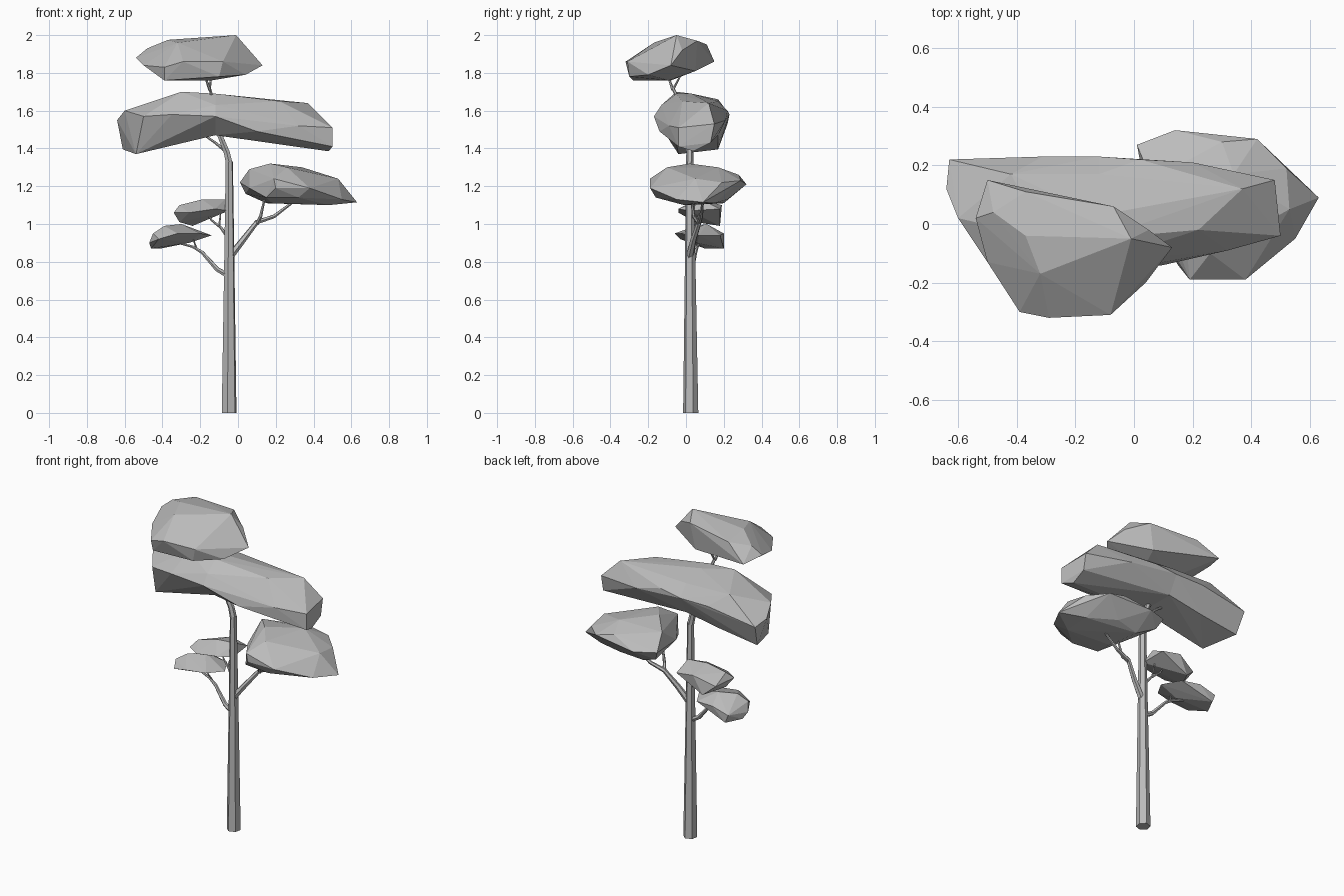
import bpy
import bmesh
from mathutils import Vector

default_cube = bpy.data.objects.get("Cube")
if default_cube:
    bpy.data.objects.remove(default_cube, do_unlink=True)

UNIT = 0.01  # all points below are given in hundredths


def make_material(name, color):
    material = bpy.data.materials.new(name)
    material.use_nodes = True
    material.diffuse_color = color
    material.node_tree.nodes["Principled BSDF"].inputs["Base Color"].default_value = color
    return material


grey = make_material("plain grey", (0.5, 0.5, 0.5, 1))


def add_hull(bm, points):
    """Wrap a faceted convex skin around the points."""
    verts = [bm.verts.new(Vector(point) * UNIT) for point in points]
    result = bmesh.ops.convex_hull(bm, input=verts)
    loose = {v for v in result["geom_interior"] + result["geom_unused"]
             if isinstance(v, bmesh.types.BMVert) and not v.link_faces}
    bmesh.ops.delete(bm, geom=list(loose), context='VERTS')


def foliage(name, *clusters, seam=None):
    """Build a leaf mass from hulls; hulls meeting at the x seam are welded open."""
    bm = bmesh.new()
    for points in clusters:
        add_hull(bm, points)
    if seam is not None:
        inner = [f for f in bm.faces
                 if all(abs(v.co.x - seam * UNIT) < UNIT / 10 for v in f.verts)]
        bmesh.ops.delete(bm, geom=inner, context='FACES')
        bmesh.ops.remove_doubles(bm, verts=bm.verts, dist=UNIT / 10)
    bmesh.ops.recalc_face_normals(bm, faces=bm.faces)
    mesh = bpy.data.meshes.new(name)
    bm.to_mesh(mesh)
    bm.free()
    mesh.materials.append(grey)
    bpy.context.collection.objects.link(bpy.data.objects.new(name, mesh))


def limb(name, points, start_radius, end_radius):
    """Build a tapering six-sided limb through the points."""
    curve = bpy.data.curves.new(name, 'CURVE')
    curve.dimensions = '3D'
    curve.bevel_depth = UNIT
    curve.bevel_resolution = 1
    curve.use_fill_caps = True
    spline = curve.splines.new('POLY')
    spline.points.add(len(points) - 1)
    vectors = [Vector(point) for point in points]
    total = sum((b - a).length for a, b in zip(vectors, vectors[1:]))
    travelled = 0
    for i, (target, vector) in enumerate(zip(spline.points, vectors)):
        if i:
            travelled += (vector - vectors[i - 1]).length
        target.co = (*(vector * UNIT), 1)
        target.radius = start_radius + (end_radius - start_radius) * travelled / total
    curve.materials.append(grey)
    obj = bpy.data.objects.new(name, curve)
    bpy.context.collection.objects.link(obj)
    # Turn the curve into a flat-shaded mesh
    bpy.ops.object.select_all(action='DESELECT')
    obj.select_set(True)
    bpy.context.view_layer.objects.active = obj
    bpy.ops.object.convert(target='MESH')
    bpy.ops.object.shade_flat()


# Trunk and its bent top
limb("trunk", [(-4.7, 2.5, 0), (-4.6, 2.2, 82), (-4.6, 2, 133)], 4.1, 2)
limb("trunk_top", [(-4.6, 2, 132), (-6, 2, 138), (-10, 1, 148), (-14, -5, 168), (-15, -7, 172)], 2, 0.8)
limb("top_fork_front", [(-15, -7, 171), (-18, -10, 180)], 0.8, 0.5)
limb("top_fork_back", [(-15, -7, 171), (-14, -1, 182)], 0.7, 0.4)
limb("crown_branch", [(-6, 2, 138), (-12, 4, 143), (-22, 5, 150)], 0.9, 0.5)

# Left branch
limb("left_branch", [(-4, 2, 83), (3, 4, 92), (10, 7, 101), (19, 8, 104), (31, 9, 113)], 2, 0.6)
limb("left_branch_fork", [(10, 7, 100), (12, 4, 104), (14, 3, 113)], 1.1, 0.6)

# Right branches
limb("lower_right_branch", [(-4, 2, 72), (-11, 3, 76), (-19, 5, 85), (-24, 6, 88), (-36, 8, 91)], 1.6, 0.4)
limb("lower_right_fork", [(-22, 6, 87), (-24, 3, 93)], 0.6, 0.3)
limb("upper_right_branch", [(-4, 2, 91), (-9, 4, 98), (-14, 6, 102), (-17, 7, 107)], 1, 0.4)
limb("upper_right_fork", [(-10, 4, 99), (-9, 8, 107)], 0.6, 0.3)

# Top foliage
foliage("top_foliage", [
    (-1, -5, 200), (-37, -4, 197.5), (-32, -17, 196), (-7, 6, 197), (-37, 11, 195),
    (-48, 4, 193), (-50, 15, 186), (-54, 2, 188), (5, -2, 192), (13, -8, 184),
    (-8, -31, 186), (-29, -32, 186), (-39, -30, 183), (-50, -13, 184), (4, -20, 179),
    (-14, -9, 176), (-39, -28, 176), (-10, -30, 178), (-32, -8, 176), (-10, 5, 181)])

# Wide crown, arched over the trunk
middle = [(-12, -17, 157), (-12, -13, 163), (-12, -5, 169), (-12, 3, 169), (-12, 17, 165),
          (-12, 23, 158), (-12, 17, 147), (-12, -6, 147)]
foliage("wide_foliage",
        middle + [(-63, 22, 153), (-64, 12, 155), (-60, 2, 160), (-54, -4, 137), (-61, 17, 139.5),
                  (-50, -13, 157), (-42, 17, 166), (-30, -5, 170), (-31, 23, 158),
                  (-35, -16, 158), (-35, 17, 143)],
        middle + [(37, 12, 164), (22, -2, 165), (48, 15, 153), (50, -4, 151), (50, -4, 141),
                  (48, 4, 138.5), (48, 13, 143), (32, -9, 152), (10, -14, 149), (20, 21, 155),
                  (2, 22, 160)],
        seam=-12)

# Left foliage
foliage("left_foliage", [
    (1, 27, 122), (14, 32, 121), (42, 29, 123), (30, 28, 126), (52, 19, 122), (63, 9, 111.5),
    (55, -5, 113), (38, -19, 119), (19, -19, 124), (20, -19, 119), (15, -14, 114),
    (6, 1, 119), (17, 2, 132), (34, 17, 130), (6, 15, 129), (26, -10, 130), (53, 5, 124),
    (18, 0, 111), (48, -1, 110), (48, 15, 111), (30, 22, 113), (4, 24, 116),
    (15, 20, 111), (32, -16, 114)])

# Small right foliage
foliage("upper_right_foliage", [
    (-34, 1, 106), (-31, 5, 110), (-19, 6, 113), (-7, 8, 113), (-5, 2, 107),
    (-12, -4, 108), (-26, -4, 106), (-6, 18, 108), (-18, 19, 110), (-31, 15, 105),
    (-24, 18, 99), (-31, 5, 101), (-14, 10, 105)])
foliage("lower_right_foliage", [
    (-47, 6, 90), (-45, 3, 95), (-39, 5, 99), (-30, 11, 100), (-14, 7, 94),
    (-20, -3, 95), (-32, -6, 95), (-42, -3, 92), (-20, 18, 94), (-32, 20, 95),
    (-43, 20, 92), (-41, 20, 87), (-46, 10, 87), (-26, 6, 90)])
